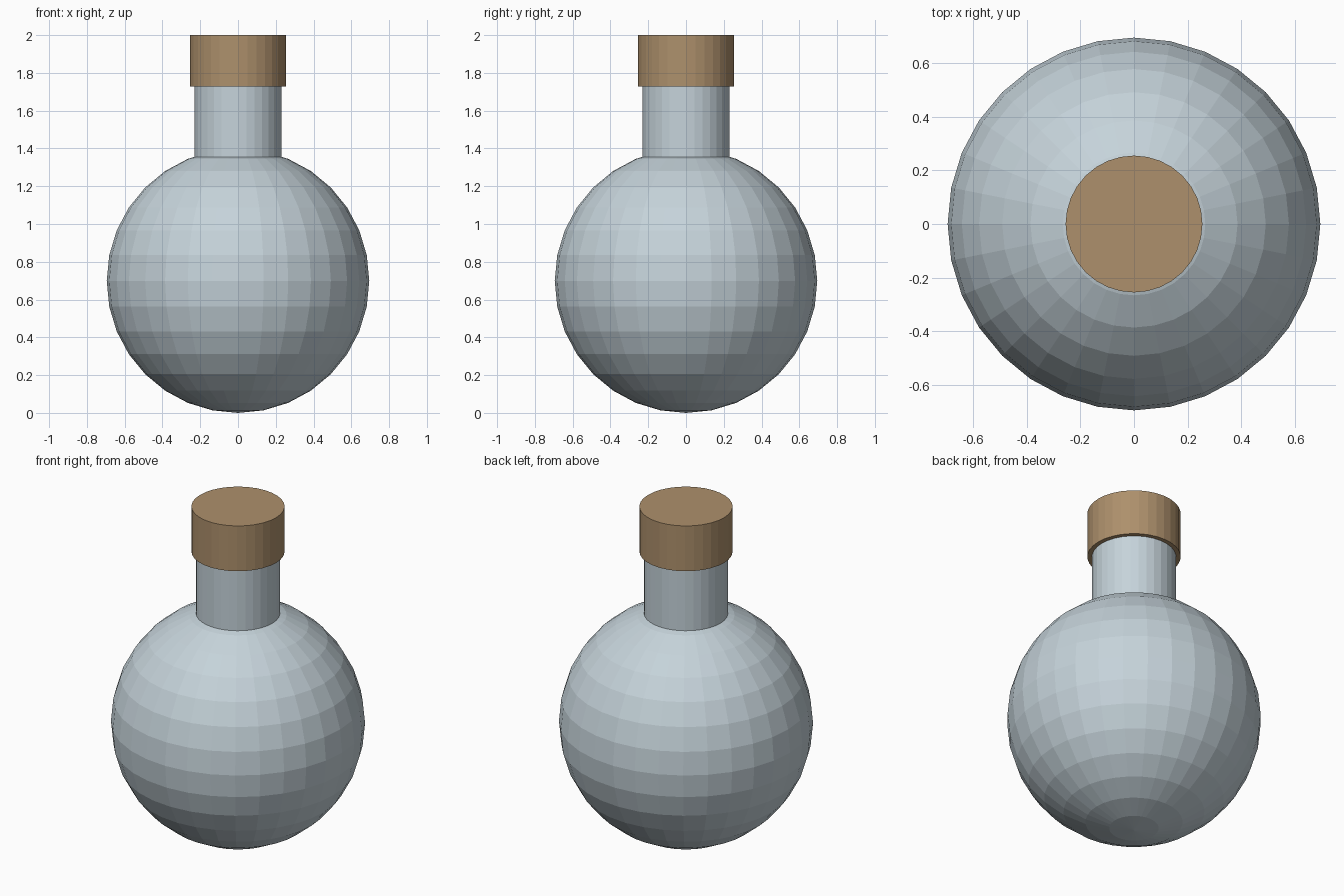
import bpy

default = bpy.data.objects.get("Cube")
if default:
    bpy.data.objects.remove(default, do_unlink=True)

SIDES = 32


def make_material(name, rgb):
    mat = bpy.data.materials.new(name)
    mat.use_nodes = True
    colour = (*rgb, 1.0)
    mat.diffuse_color = colour
    mat.node_tree.nodes["Principled BSDF"].inputs["Base Color"].default_value = colour
    return mat


def finish(name, mat):
    obj = bpy.context.object
    obj.name = name
    obj.data.name = name
    obj.data.materials.append(mat)
    return obj


def cylinder(name, radius, bottom, top, mat):
    bpy.ops.mesh.primitive_cylinder_add(
        vertices=SIDES, radius=radius, depth=top - bottom,
        location=(0, 0, (bottom + top) / 2))
    return finish(name, mat)


glass = make_material("pale blue grey glass", (0.56, 0.65, 0.70))
cork = make_material("tan cork", (0.42, 0.28, 0.15))

# Round faceted bulb
bpy.ops.mesh.primitive_uv_sphere_add(
    segments=SIDES, ring_count=16, radius=0.695, location=(0, 0, 0.699))
bulb = finish("flask_bulb", glass)
bulb.scale.z = 0.699 / 0.695

# Straight neck rising out of the bulb
cylinder("flask_neck", 0.23, 1.30, 1.80, glass)

# Wide stopper capping the neck
cylinder("cork_stopper", 0.255, 1.727, 2.0, cork)
